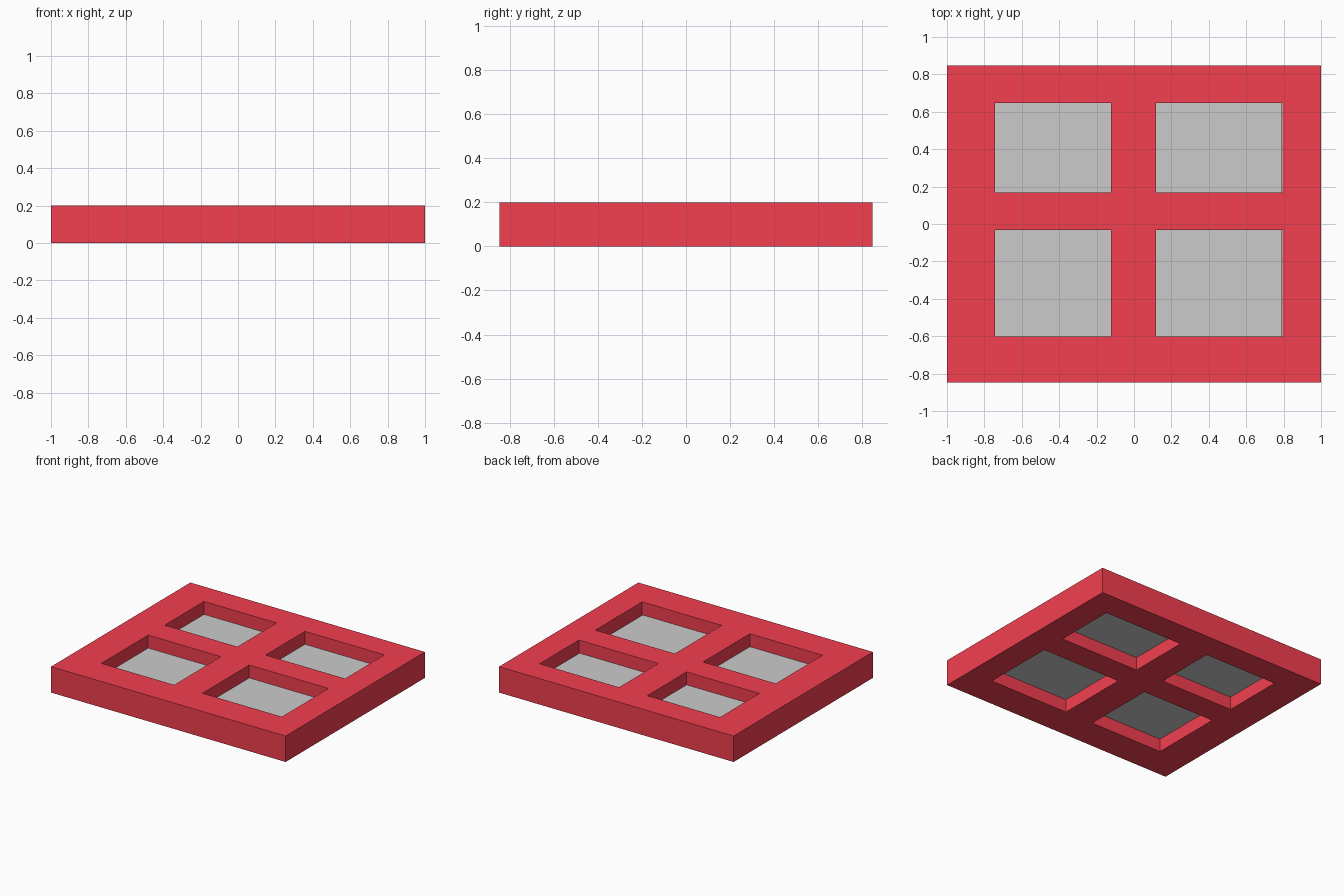
import bpy, bmesh

if "Cube" in bpy.data.objects:
    bpy.data.objects.remove(bpy.data.objects["Cube"])

# Grid lines of the frame: odd intervals in both directions are openings
XS = [-1.0, -0.743, -0.123, 0.118, 0.795, 1.0]
YS = [-0.848, -0.602, -0.032, 0.168, 0.647, 0.848]
HEIGHT = 0.2
PANE_Z = 0.1


def add_object(name, bm, material=None):
    mesh = bpy.data.meshes.new(name)
    bm.to_mesh(mesh)
    bm.free()
    obj = bpy.data.objects.new(name, mesh)
    bpy.context.collection.objects.link(obj)
    if material:
        mesh.materials.append(material)
    return obj


red = bpy.data.materials.new("red_paint")
red.diffuse_color = (0.9, 0.05, 0.08, 1)
red.use_nodes = True
red.node_tree.nodes["Principled BSDF"].inputs["Base Color"].default_value = red.diffuse_color

# Window frame: flat lattice extruded upward
bm = bmesh.new()
grid = [[bm.verts.new((x, y, 0)) for y in YS] for x in XS]
for i in range(5):
    for j in range(5):
        if not (i % 2 and j % 2):
            bm.faces.new((grid[i][j], grid[i + 1][j],
                          grid[i + 1][j + 1], grid[i][j + 1]))
bottom = bm.faces[:]
top = bmesh.ops.extrude_face_region(bm, geom=bottom, use_keep_orig=True)
bmesh.ops.translate(bm, vec=(0, 0, HEIGHT),
                    verts=[v for v in top["geom"] if isinstance(v, bmesh.types.BMVert)])
bmesh.ops.recalc_face_normals(bm, faces=bm.faces[:])
add_object("window_frame", bm, red)

# Thin glass panes halfway through the openings
for i, side in ((1, "left"), (3, "right")):
    for j, level in ((1, "lower"), (3, "upper")):
        bm = bmesh.new()
        x1 = min(XS[i + 1], 0.79)
        bm.faces.new([bm.verts.new((x, y, PANE_Z)) for x, y in (
            (XS[i], YS[j]), (x1, YS[j]), (x1, YS[j + 1]), (XS[i], YS[j + 1]))])
        add_object(f"{level}_{side}_pane", bm)
